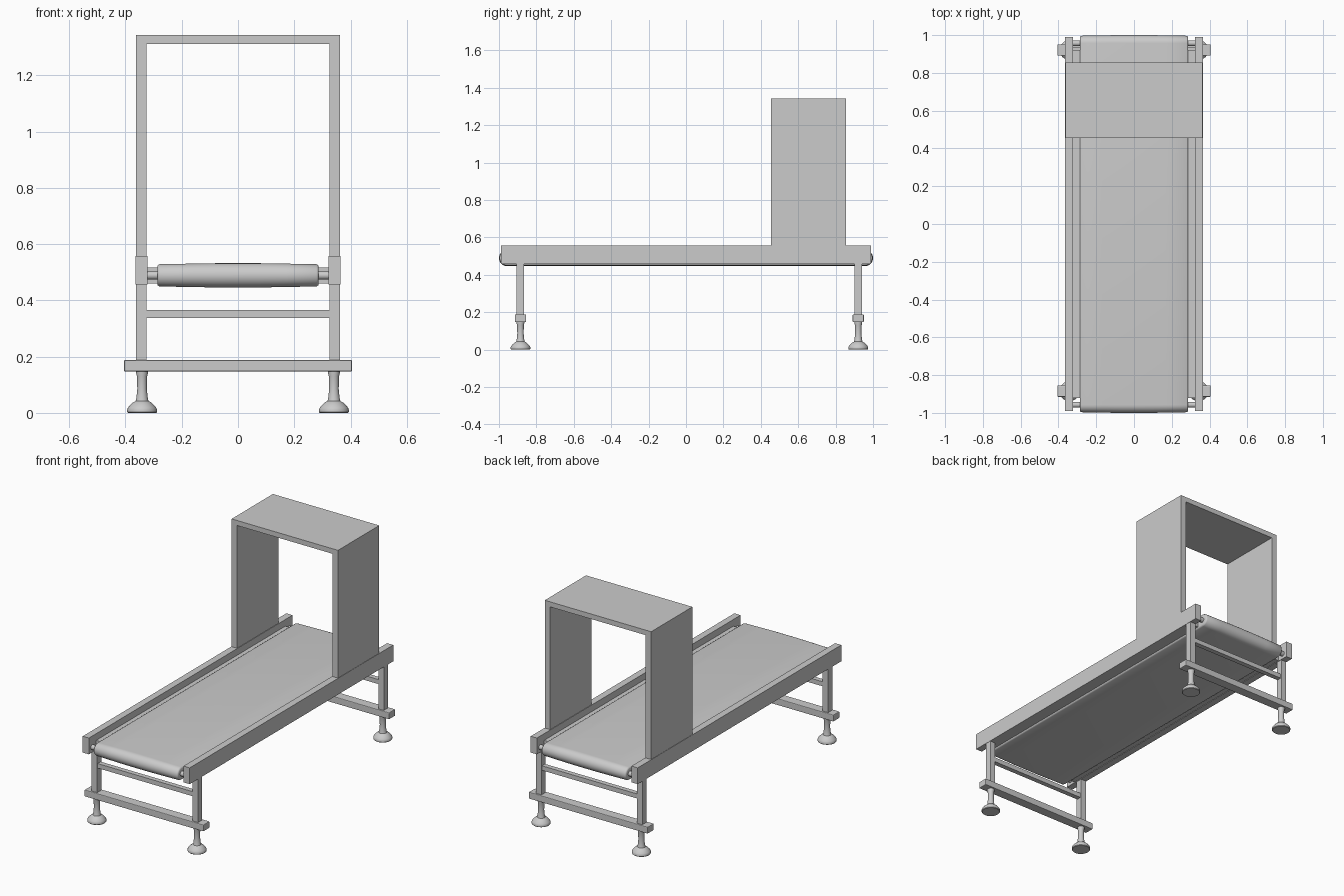
import bpy, bmesh, math

if "Cube" in bpy.data.objects:
    bpy.data.objects.remove(bpy.data.objects["Cube"])


def finish(name, bm, smooth=False, bevel=0.0):
    bmesh.ops.recalc_face_normals(bm, faces=bm.faces)
    me = bpy.data.meshes.new(name)
    bm.to_mesh(me)
    bm.free()
    ob = bpy.data.objects.new(name, me)
    bpy.context.collection.objects.link(ob)
    if bevel:
        m = ob.modifiers.new("bevel", 'BEVEL')
        m.width, m.segments = bevel, 2
    if smooth:
        bpy.ops.object.select_all(action='DESELECT')
        ob.select_set(True)
        bpy.context.view_layer.objects.active = ob
        bpy.ops.object.shade_smooth_by_angle(angle=math.radians(40))
    return ob


def box(name, x, y, z, bevel=0.0):
    """Box from (min, max) ranges."""
    bm = bmesh.new()
    bmesh.ops.create_cube(bm, size=1)
    for v in bm.verts:
        for i, (a, b) in enumerate((x, y, z)):
            v.co[i] = (a + b) / 2 + v.co[i] * (b - a)
    return finish(name, bm, bevel=bevel)


def loft(name, rings, smooth=True):
    """Skin closed rings of points and cap both ends."""
    bm = bmesh.new()
    rows = [[bm.verts.new(p) for p in r] for r in rings]
    n = len(rows[0])
    for a, b in zip(rows, rows[1:]):
        for i in range(n):
            j = (i + 1) % n
            bm.faces.new((a[i], a[j], b[j], b[i]))
    bm.faces.new(rows[0])
    bm.faces.new(rows[-1])
    return finish(name, bm, smooth)


def stadium(x, r, half, zc, n=16):
    """Belt cross-section in the y-z plane."""
    pts = []
    for s in (1, -1):
        for k in range(n + 1):
            a = math.pi / 2 - math.pi * k / n
            pts.append((x, s * (half + r * math.cos(a)), zc + s * r * math.sin(a)))
    return pts


def circle_z(x, y, z, r, n=32):
    return [(x + r * math.cos(2 * math.pi * k / n),
             y + r * math.sin(2 * math.pi * k / n), z) for k in range(n)]


def circle_x(x, y, z, r, n=24):
    return [(x, y + r * math.cos(2 * math.pi * k / n),
             z + r * math.sin(2 * math.pi * k / n)) for k in range(n)]


# Conveyor belt, slightly crowned with rounded edges
ZC = 0.489
edge = [(0.287, 0.031), (0.285, 0.036), (0.279, 0.0395), (0.17, 0.0415), (0.08, 0.043)]
sections = [(-x, r) for x, r in edge] + edge[::-1]
loft("conveyor_belt", [stadium(x, r, 0.957, ZC) for x, r in sections])

# Bed panel beneath the belt, showing between belt and rails
for s, side in ((-1, "left"), (1, "right")):
    box("bed_strip_" + side, sorted((s * 0.27, s * 0.325)), (-0.92, 0.92), (0.46, 0.516))
    # Side rail
    box("side_rail_" + side, sorted((s * 0.322, s * 0.364)), (-0.99, 0.99), (0.457, 0.557))

# Roller axles
for y, end in ((-0.957, "front"), (0.957, "back")):
    loft("roller_axle_" + end, [circle_x(x, y, ZC, 0.015) for x in (-0.33, 0.33)])

# Scanner arch: one U profile extruded along y
outer, inner, top = 0.362, 0.325, 1.343
profile = [(-outer, 0.556), (-outer, top), (outer, top), (outer, 0.556),
           (inner, 0.556), (inner, 1.312), (-inner, 1.312), (-inner, 0.556)]
loft("arch", [[(x, y, z) for x, z in profile] for y in (0.455, 0.856)], smooth=False)

# Stands: two legs, cross bars and levelling feet at each end
foot = [(0.0, 0.050), (0.003, 0.053), (0.012, 0.053), (0.019, 0.050), (0.030, 0.040),
        (0.038, 0.031), (0.042, 0.023), (0.055, 0.020), (0.085, 0.017), (0.13, 0.018),
        (0.142, 0.021), (0.152, 0.021)]
for y, end in ((-0.885, "front"), (0.921, "back")):
    for s, side in ((-1, "left"), (1, "right")):
        tag = end + "_" + side
        box("leg_" + tag, sorted((s * 0.325, s * 0.362)), (y - 0.02, y + 0.02), (0.18, 0.46))
        loft("foot_" + tag, [circle_z(s * 0.341, y, z, r) for z, r in foot])
    box("upper_brace_" + end, (-0.33, 0.33), (y - 0.015, y + 0.015), (0.337, 0.365))
    box("base_bar_" + end, (-0.405, 0.405), (y - 0.03, y + 0.03), (0.147, 0.188), bevel=0.004)
